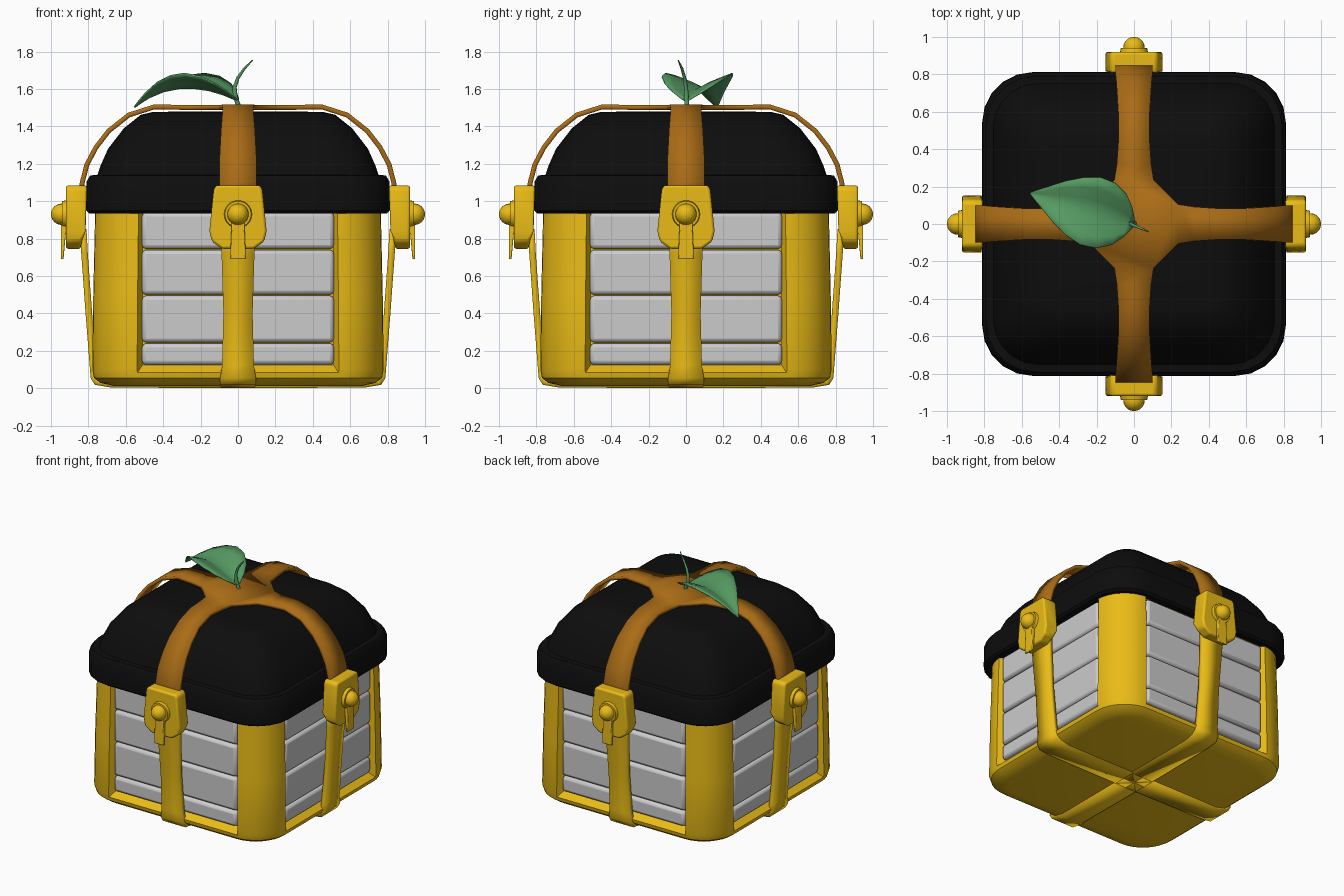
import bpy, bmesh, math
from mathutils import Vector, Matrix

if "Cube" in bpy.data.objects:
    bpy.data.objects.remove(bpy.data.objects["Cube"])


def material(name, rgb):
    m = bpy.data.materials.new(name)
    m.diffuse_color = (*rgb, 1)
    m.use_nodes = True
    m.node_tree.nodes["Principled BSDF"].inputs["Base Color"].default_value = m.diffuse_color
    return m


YELLOW = material("yellow", (0.82, 0.50, 0.008))
BLACK = material("black", (0.004, 0.004, 0.004))
BROWN = material("brown", (0.40, 0.15, 0.008))
GREEN = material("green", (0.09, 0.32, 0.12))


def finish(bm, name, mat=None, angle=35, recalc=True):
    if recalc:
        bmesh.ops.recalc_face_normals(bm, faces=bm.faces)
    me = bpy.data.meshes.new(name)
    bm.to_mesh(me)
    bm.free()
    ob = bpy.data.objects.new(name, me)
    bpy.context.collection.objects.link(ob)
    if mat:
        me.materials.append(mat)
    if angle:
        bpy.ops.object.select_all(action='DESELECT')
        ob.select_set(True)
        bpy.context.view_layer.objects.active = ob
        bpy.ops.object.shade_smooth_by_angle(angle=math.radians(angle))
    return ob


def bevel(ob, width, segments=2):
    b = ob.modifiers.new("bevel", 'BEVEL')
    b.width, b.segments, b.limit_method = width, segments, 'ANGLE'
    return ob


def solidify(ob, thickness):
    ob.modifiers.new("thickness", 'SOLIDIFY').thickness = thickness
    return ob


def four_sides(ob):
    base = ob.name
    for k, side in enumerate(("front", "right", "back", "left")):
        o = ob if k == 0 else ob.copy()
        if k:
            bpy.context.collection.objects.link(o)
        o.name = f"{base}_{side}"
        o.rotation_euler.z = k * math.pi / 2


def rounded_loft(name, rings, mat, seg):
    """Stack of rounded squares: (half size, corner radius, z)."""
    bm = bmesh.new()
    loops = []
    for h, r, z in rings:
        loop = []
        for k in range(4):
            cx, cy = Matrix.Rotation(k * math.pi / 2, 2) @ Vector((h - r, h - r))
            for i in range(seg + 1):
                a = (k + i / seg) * math.pi / 2
                loop.append(bm.verts.new((cx + r * math.cos(a), cy + r * math.sin(a), z)))
        loops.append(loop)
    n = len(loops[0])
    for a, b in zip(loops, loops[1:]):
        for i in range(n):
            bm.faces.new((a[i], a[(i + 1) % n], b[(i + 1) % n], b[i]))
    bm.faces.new(loops[0])
    bm.faces.new(loops[-1])
    return finish(bm, name, mat)


def strip(bm, path, k=0):
    """Band on the front face from (distance, z, half width), turned k quarters."""
    rot = Matrix.Rotation(k * math.pi / 2, 3, 'Z')
    rows = [[bm.verts.new(rot @ Vector((s * w, -r, z))) for s in (-1, 1)] for r, z, w in path]
    for a, b in zip(rows, rows[1:]):
        bm.faces.new((b[0], b[1], a[1], a[0]))
    return rows[0]


def prism(outline, y_front, y_back):
    """Front outline extruded in depth; y_back is a function of z."""
    bm = bmesh.new()
    f = [bm.verts.new((x, y_front, z)) for x, z in outline]
    b = [bm.verts.new((x, y_back(z), z)) for x, z in outline]
    bm.faces.new(f)
    bm.faces.new(b)
    n = len(f)
    for i in range(n):
        bm.faces.new((f[i], f[(i + 1) % n], b[(i + 1) % n], b[i]))
    return bm


# Body frame with sloped window recesses
body = rounded_loft("body_frame", [(0.66, 0.17, 0.012), (0.735, 0.23, 0.028), (0.77, 0.25, 0.055),
                                   (0.78, 0.25, 0.10), (0.775, 0.25, 0.5), (0.765, 0.25, 0.96)], YELLOW, 8)
bm = bmesh.new()
for k in range(4):
    rot = Matrix.Rotation(k * math.pi / 2, 3, 'Z')
    a, b = [[bm.verts.new(rot @ Vector((x, y, z))) for x, z in ((-w, lo), (w, lo), (w, 0.945), (-w, 0.945))]
            for w, lo, y in ((0.55, 0.065, -0.80), (0.51, 0.125, -0.72))]
    bm.faces.new(a)
    bm.faces.new(b)
    for i in range(4):
        bm.faces.new((a[i], a[(i + 1) % 4], b[(i + 1) % 4], b[i]))
cutter = finish(bm, "window_cutter", angle=0)
cutter.hide_render = True
cutter.hide_viewport = True
cut = body.modifiers.new("windows", 'BOOLEAN')
cut.operation, cut.object, cut.solver = 'DIFFERENCE', cutter, 'EXACT'

# Grey planks
for n, (lo, hi) in enumerate(((0.125, 0.24), (0.245, 0.495), (0.50, 0.74), (0.745, 0.94)), 1):
    bm = prism([(-0.513, lo), (0.513, lo), (0.513, hi), (-0.513, hi)], -0.757, lambda z: -0.70)
    four_sides(bevel(finish(bm, f"plank_{n}"), 0.022))

# Yellow bands down the sides and under the base
bm = bmesh.new()
strip(bm, [(0.845, 0.85, 0.095), (0.838, 0.72, 0.088), (0.815, 0.4, 0.078), (0.793, 0.12, 0.085),
           (0.788, 0.055, 0.095), (0.765, 0.018, 0.095), (0.68, 0.004, 0.09), (0, 0, 0.09)])
four_sides(solidify(finish(bm, "body_band", YELLOW, recalc=False), 0.035))

# Lid with rim and dome
rounded_loft("lid", [(0.74, 0.22, 0.945), (0.795, 0.26, 0.935), (0.812, 0.27, 0.95), (0.81, 0.27, 1.105),
                     (0.79, 0.26, 1.138), (0.752, 0.24, 1.14), (0.735, 0.23, 1.19), (0.695, 0.21, 1.28),
                     (0.61, 0.17, 1.39), (0.52, 0.13, 1.462), (0.46, 0.12, 1.476), (0.3, 0.08, 1.48)], BLACK, 5)

# Brown cross strap over the lid
bm = bmesh.new()
path = [(0.235, 1.513, 0.105), (0.32, 1.515, 0.092), (0.45, 1.517, 0.083), (0.59, 1.472, 0.083), (0.70, 1.385, 0.09),
        (0.77, 1.295, 0.095), (0.82, 1.2, 0.1), (0.846, 1.1, 0.1), (0.848, 1.03, 0.1)]
bm.faces.new([v for k in range(4) for v in strip(bm, path, k)])
solidify(finish(bm, "lid_strap", BROWN, recalc=False), 0.026)

# Clasp plates
half = [(0.115, 1.085), (0.13, 1.065), (0.153, 0.84), (0.14, 0.785), (0.085, 0.745)]
bm = prism(half + [(-x, z) for x, z in reversed(half)], -0.92, lambda z: -0.808 if z > 0.8 else -0.84)
four_sides(bevel(finish(bm, "clasp_plate", YELLOW), 0.018))

# Hanging hasps
bm = prism([(-0.042, 0.69), (0.042, 0.69), (0.034, 0.89), (-0.034, 0.89)], -0.947,
           lambda z: -0.933 if z < 0.8 else -0.915)
four_sides(bevel(finish(bm, "clasp_tongue", YELLOW), 0.005))

# Knobs with collars
bm = bmesh.new()
turn = Matrix.Rotation(math.pi / 2, 4, 'X')
bmesh.ops.create_uvsphere(bm, u_segments=20, v_segments=12, radius=0.057,
                          matrix=Matrix.Translation((0, -0.943, 0.93)) @ turn)
four_sides(finish(bm, "clasp_knob", YELLOW))
bm = bmesh.new()
bmesh.ops.create_cone(bm, cap_ends=True, segments=24, radius1=0.078, radius2=0.07, depth=0.04,
                      matrix=Matrix.Translation((0, -0.922, 0.93)) @ turn)
four_sides(finish(bm, "clasp_collar", YELLOW))

# Leaf: V-folded blade arched along its midrib
bm = bmesh.new()
axis, side = Vector((-0.958, 0.285, 0)), Vector((0.285, 0.958, 0))
rows = []
for t, w, z in ((0, 0.02, 1.54), (0.06, 0.085, 1.555), (0.14, 0.14, 1.573), (0.27, 0.18, 1.595), (0.42, 0.187, 1.608),
                (0.57, 0.16, 1.607), (0.72, 0.115, 1.59), (0.86, 0.06, 1.557), (0.95, 0.025, 1.525), (1, 0.003, 1.505)):
    rows.append([bm.verts.new(axis * (0.58 * t) + side * (w * s)
                              + Vector((0, 0, z + 0.42 * w * abs(s) ** 0.85)))
                 for s in (-1, -0.66, -0.33, 0, 0.33, 0.66, 1)])
for a, b in zip(rows, rows[1:]):
    for i in range(6):
        bm.faces.new((a[i], a[i + 1], b[i + 1], b[i]))
solidify(finish(bm, "leaf", GREEN, 60), 0.008)

# Leaf stem
cu = bpy.data.curves.new("leaf_stem", 'CURVE')
cu.dimensions, cu.bevel_depth, cu.bevel_resolution, cu.use_fill_caps = '3D', 0.012, 2, True
sp = cu.splines.new('POLY')
pts = [(0.005, 0.005, 1.505, 1), (-0.015, 0.002, 1.56, 1.1), (-0.018, 0, 1.61, 0.9),
       (0, -0.008, 1.66, 0.75), (0.035, -0.022, 1.71, 0.6), (0.078, -0.042, 1.754, 0.25)]
sp.points.add(len(pts) - 1)
for p, (x, y, z, r) in zip(sp.points, pts):
    p.co, p.radius = (x, y, z, 1), r
cu.materials.append(GREEN)
bpy.context.collection.objects.link(bpy.data.objects.new("leaf_stem", cu))
